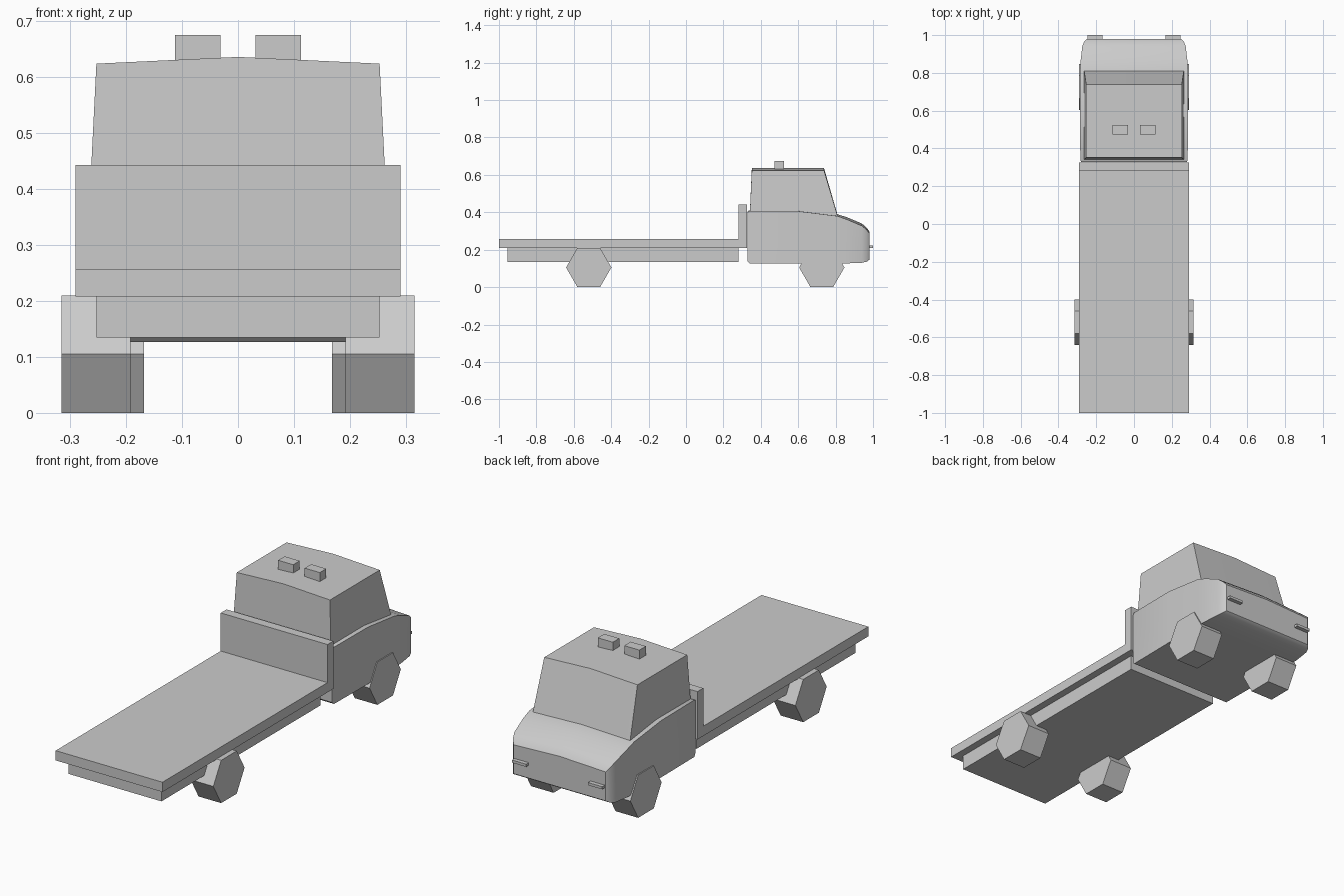
import bpy, bmesh, math

if "Cube" in bpy.data.objects:
    bpy.data.objects.remove(bpy.data.objects["Cube"])


def box(name, x0, x1, y0, y1, z0, z1):
    bpy.ops.mesh.primitive_cube_add(
        size=1, location=((x0 + x1) / 2, (y0 + y1) / 2, (z0 + z1) / 2))
    ob = bpy.context.object
    ob.name = name
    ob.scale = (x1 - x0, y1 - y0, z1 - z0)
    bpy.ops.object.transform_apply(location=False, rotation=False)
    return ob


def loft(name, rings, smooth=None):
    """Skin matching closed rings and cap both ends."""
    bm = bmesh.new()
    vs = [[bm.verts.new(p) for p in r] for r in rings]
    n = len(rings[0])
    for a, b in zip(vs, vs[1:]):
        for i in range(n):
            j = (i + 1) % n
            bm.faces.new((a[i], a[j], b[j], b[i]))
    bm.faces.new(vs[0])
    bm.faces.new(vs[-1])
    bmesh.ops.recalc_face_normals(bm, faces=bm.faces)
    me = bpy.data.meshes.new(name)
    bm.to_mesh(me)
    bm.free()
    ob = bpy.data.objects.new(name, me)
    bpy.context.collection.objects.link(ob)
    if smooth:
        bpy.ops.object.select_all(action='DESELECT')
        ob.select_set(True)
        bpy.context.view_layer.objects.active = ob
        bpy.ops.object.shade_smooth_by_angle(angle=math.radians(smooth))
    return ob


def wheel(name, side, y, outer, width=0.123):
    bpy.ops.mesh.primitive_cylinder_add(
        vertices=6, radius=0.1212, depth=width,
        location=(side * (outer - width / 2), y, 0.105),
        rotation=(0, math.pi / 2, 0))
    ob = bpy.context.object
    ob.name = name
    # flat side of the hexagon on the ground
    ob.rotation_euler = (math.pi / 2, math.radians(30), math.pi / 2)
    return ob


# Flat bed, headboard and chassis
box("flat_bed", -0.29, 0.29, -1.0, 0.28, 0.208, 0.256)
box("headboard", -0.29, 0.29, 0.28, 0.325, 0.208, 0.443)
box("chassis", -0.253, 0.253, -0.955, 0.28, 0.135, 0.208)

# Lower cab: y, half width, bottom z, shoulder z, crown z
stations = [
    (0.328, 0.280, 0.138, 0.400, 0.404),
    (0.340, 0.284, 0.127, 0.406, 0.411),
    (0.600, 0.287, 0.127, 0.406, 0.411),
    (0.810, 0.285, 0.127, 0.380, 0.389),
    (0.860, 0.283, 0.127, 0.362, 0.374),
    (0.940, 0.274, 0.130, 0.328, 0.340),
    (0.966, 0.264, 0.136, 0.307, 0.318),
    (0.980, 0.250, 0.146, 0.288, 0.298),
]
loft("lower_cab", [[(-w, y, b), (-w, y, s), (0, y, c), (w, y, s), (w, y, b)]
                   for y, w, b, s, c in stations], smooth=35)

# Upper cab tapering to a gently peaked roof
def cab_ring(w, rear, front, zr, zf, crown):
    return [(-w, rear, zr), (0, rear, zr + crown), (w, rear, zr),
            (w, front, zf), (0, front, zf + crown), (-w, front, zf)]

rings = [cab_ring(0.265, 0.341, 0.818, 0.385, 0.355, 0.004),
         cab_ring(0.253, 0.352, 0.738, 0.624, 0.624, 0.012)]
cab = loft("upper_cab", rings, smooth=35)

# Mirrored pairs: wheels, roof lights, headlights
for side, label in ((-1, "left"), (1, "right")):
    wheel("rear_wheel_" + label, side, -0.52, 0.315)
    wheel("front_wheel_" + label, side, 0.726, 0.291)
    a, b = sorted((side * 0.031, side * 0.113))
    box("roof_light_" + label, a, b, 0.473, 0.523, 0.626, 0.675)
    a, b = sorted((side * 0.168, side * 0.245))
    box("headlight_" + label, a, b, 0.96, 1.0, 0.209, 0.222)
